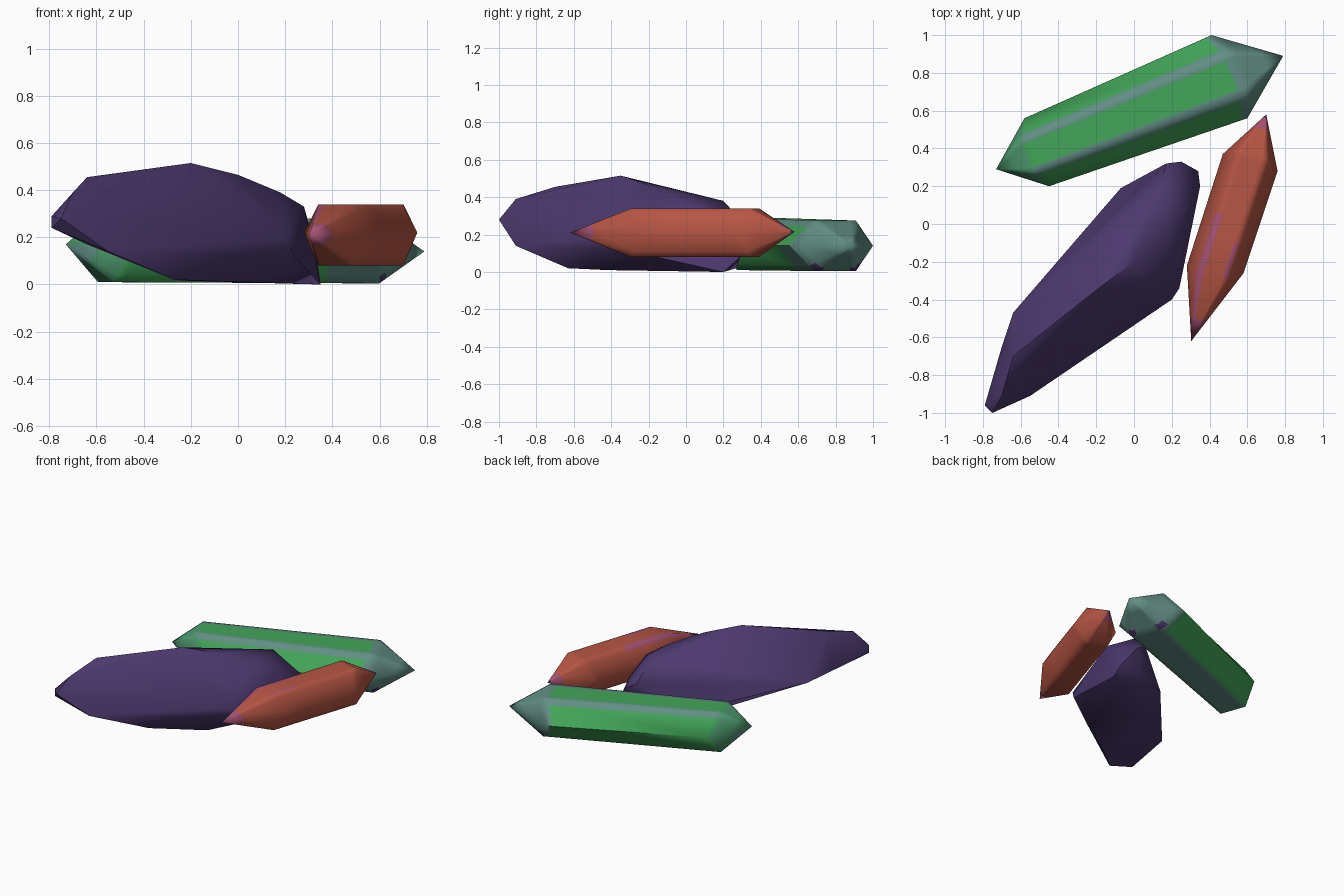
import bpy, bmesh
from mathutils import Vector

if "Cube" in bpy.data.objects:
    bpy.data.objects.remove(bpy.data.objects["Cube"])


def material(name, rgb):
    m = bpy.data.materials.new(name)
    m.diffuse_color = (*rgb, 1)
    m.use_nodes = True
    m.node_tree.nodes["Principled BSDF"].inputs["Base Color"].default_value = m.diffuse_color
    return m


GREEN = material("green", (0.055, 0.38, 0.10))
SEA = material("sea_green", (0.075, 0.32, 0.155))
TEAL = material("grey_teal", (0.12, 0.27, 0.23))
RED = material("brick_red", (0.47, 0.092, 0.058))
PINK = material("mauve_pink", (0.38, 0.085, 0.17))
PURPLE = material("deep_purple", (0.072, 0.04, 0.155))

# hexagonal section (side, height) with narrow strips along the four flat edges
HALF = [(-.61, .78), (-.5, 1), (-.35, 1)]
TOP = HALF + [(-s, h) for s, h in reversed(HALF)]
SECTION = [(-1, 0)] + TOP + [(1, 0)] + [(-s, -h) for s, h in TOP]


def section(a, b, top, mid, low, push):
    """Ring between the widest corners a and b; push moves the flats outward."""
    a, b = Vector((*a, mid)), Vector((*b, mid))
    ring = []
    for s, h in SECTION:
        p = a.lerp(b, (s + 1) / 2) + push * abs(h)
        p.z = mid + h * (top - mid if h > 0 else mid - low)
        ring.append(p)
    return ring


def blend(r, q, t):
    return [p.lerp(o, t) for p, o in zip(r, q)]


def finish(bm, name, mats, angle):
    bmesh.ops.remove_doubles(bm, verts=bm.verts, dist=1e-5)
    bmesh.ops.recalc_face_normals(bm, faces=bm.faces)
    me = bpy.data.meshes.new(name)
    bm.to_mesh(me)
    bm.free()
    for m in mats:
        me.materials.append(m)
    ob = bpy.data.objects.new(name, me)
    bpy.context.collection.objects.link(ob)
    bpy.ops.object.select_all(action='DESELECT')
    bpy.context.view_layer.objects.active = ob
    ob.select_set(True)
    bpy.ops.object.shade_smooth_by_angle(angle=angle)
    return ob


def crystal(name, tip0, end0, end1, tip1, push, cuts, mats, paint):
    """Double-pointed prism; cuts place the paint lines along it."""
    axis = Vector((tip1[0] - tip0[0], tip1[1] - tip0[1], 0)).normalized()
    r0 = section(*end0, axis * -push)
    r1 = section(*end1, axis * push)
    n = len(r0)
    t0, t1 = [Vector(tip0)] * n, [Vector(tip1)] * n
    rings = [t0, blend(t0, r0, cuts[0]), r0, blend(r0, r1, cuts[1]),
             blend(r0, r1, cuts[2]), blend(r0, r1, cuts[3]), r1,
             blend(r1, t1, cuts[4]), blend(r1, t1, cuts[5]), t1]
    bm = bmesh.new()
    vs = [[bm.verts.new(p) for p in r] for r in rings]
    for j in range(len(rings) - 1):
        for i in range(n):
            k = (i + 1) % n
            f = bm.faces.new((vs[j][i], vs[j][k], vs[j + 1][k], vs[j + 1][i]))
            f.material_index = paint(i, j)
    return finish(bm, name, mats, angle=1.2)


# green crystal: teal points, underside and edge strips, purple flecks below
def green_paint(i, j):
    if j < 2:
        return 1 if j or i < 7 else 2
    if j == 6 and i in (8, 9, 11, 12):
        return 3
    if j > 4 or i in (1, 2, 4, 5) or 8 < i < 12:
        return 2
    if j == 2 and i == 3:
        return 0
    return 2 if j == 4 and i in (7, 8) else 0


crystal("green_crystal", (-.73, .29, .17),
        ((-.58, .56), (-.45, .20), .29, .15, .01),
        ((.41, 1.0), (.60, .56), .275, .14, .005), (.79, .89, .14),
        .05, (.5, .04, .8, .97, .15, .6), (GREEN, SEA, TEAL, PURPLE),
        green_paint)


# red crystal: pink points and upper edges, dark far tip
def red_paint(i, j):
    if j == 8:
        return 2
    left_edge = i in (1, 2) and j < 4
    return int(j == 0 or (j == 7 and i not in (6, 7, 8)) or left_edge
               or (i == 4 and j == 2))


crystal("red_crystal", (.303, -.62, .21),
        ((.28, -.22), (.58, -.26), .34, .22, .08),
        ((.47, .37), (.76, .28), .34, .22, .08), (.70, .58, .215),
        .045, (.35, .3, .5, .95, .65, .92), (RED, PINK, PURPLE), red_paint)

# purple crystal: convex shard spanned by its corners
corners = [
    (-.79, -.96, .29), (-.79, -.96, .24), (-.75, -1.0, .28),
    (-.70, -.91, .39), (-.64, -.70, .455), (-.20, -.35, .515),
    (0, -.20, .465), (.14, .20, .38), (.18, -.05, .39), (.28, .05, .33),
    (.17, .32, .25), (.25, .33, .20), (.31, .20, .22), (.34, .28, .07),
    (.35, .20, 0), (.24, -.34, .12), (.20, -.40, .20), (.05, -.42, .01),
    (-.27, -.63, .02), (-.55, -.91, .14), (-.70, -.65, .22),
    (-.64, -.47, .17), (-.07, .19, .05), (.14, .27, .02), (-.20, -.05, .015)]
bm = bmesh.new()
for c in corners:
    bm.verts.new(c)
bmesh.ops.convex_hull(bm, input=bm.verts)
loose = [v for v in bm.verts if not v.link_faces]
bmesh.ops.delete(bm, geom=loose, context='VERTS')
finish(bm, "purple_crystal", [PURPLE], angle=0.75)
